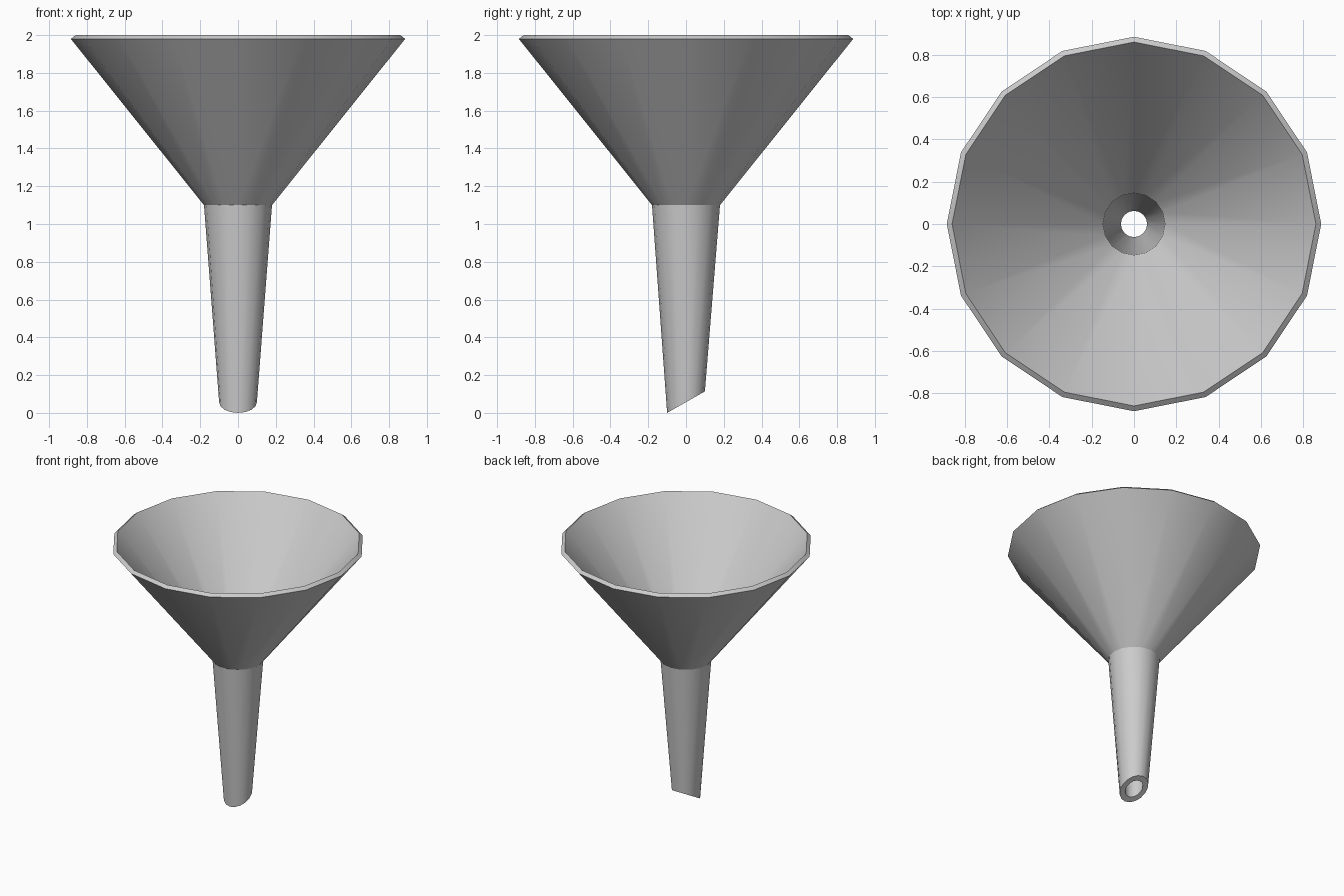
import bpy, bmesh, math

if "Cube" in bpy.data.objects:
    bpy.data.objects.remove(bpy.data.objects["Cube"])

SIDES = 16

def ring(bm, r, z, slope=0.0):
    """Ring of vertices; slope tilts it along y."""
    verts = []
    for i in range(SIDES):
        a = 2 * math.pi * i / SIDES
        x, y = r * math.cos(a), r * math.sin(a)
        verts.append(bm.verts.new((x, y, z + slope * y)))
    return verts

# Closed wall section: radius, height, tilt
profile = [
    (0.885, 1.98, 0.0),     # outer rim
    (0.86, 2.0, 0.0),       # inner rim
    (0.147, 1.11, 0.0),     # inner throat
    (0.062, 0.058, 0.57),   # slanted spout hole
    (0.10, 0.057, 0.57),    # slanted spout tip
    (0.18, 1.10, 0.0),      # outer throat
]

bm = bmesh.new()
rings = [ring(bm, *p) for p in profile]
for k, lower in enumerate(rings):
    upper = rings[(k + 1) % len(rings)]
    for i in range(SIDES):
        j = (i + 1) % SIDES
        bm.faces.new((lower[i], lower[j], upper[j], upper[i]))
bmesh.ops.recalc_face_normals(bm, faces=bm.faces)

mesh = bpy.data.meshes.new("funnel")
bm.to_mesh(mesh)
bm.free()
funnel = bpy.data.objects.new("funnel", mesh)
bpy.context.collection.objects.link(funnel)

# Smooth walls, sharp rim and throat
bpy.context.view_layer.objects.active = funnel
funnel.select_set(True)
bpy.ops.object.shade_smooth_by_angle(angle=math.radians(30))
